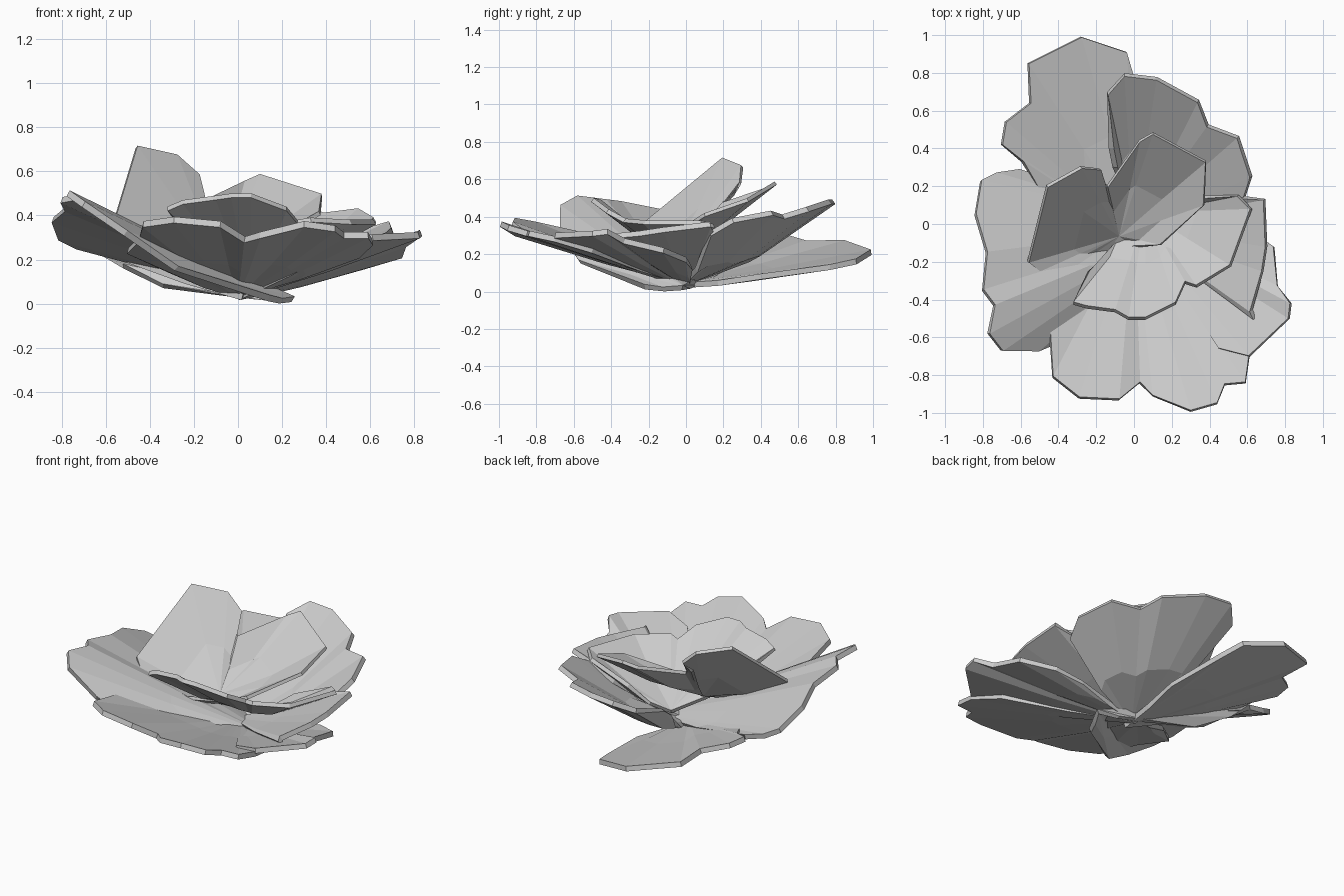
import bpy, bmesh
from mathutils import Vector


def petal(name, base, rim, sag=0.0, thick=0.03, closed=False):
    """Faceted petal: folded fan from its base to a lobed rim, given thickness."""
    bm = bmesh.new()
    b = Vector(base)
    root = bm.verts.new(b)
    edge = [bm.verts.new(p) for p in rim]
    mid = [bm.verts.new(b.lerp(Vector(p), 0.5) - Vector((0, 0, sag))) for p in rim]
    n = len(rim)
    for i in range(n if closed else n - 1):
        j = (i + 1) % n
        bm.faces.new((root, mid[i], mid[j]))
        bm.faces.new((mid[i], edge[i], edge[j], mid[j]))
    bmesh.ops.recalc_face_normals(bm, faces=bm.faces)
    me = bpy.data.meshes.new(name)
    bm.to_mesh(me)
    bm.free()
    ob = bpy.data.objects.new(name, me)
    bpy.context.collection.objects.link(ob)
    m = ob.modifiers.new("thickness", 'SOLIDIFY')
    m.thickness = thick
    m.offset = 0
    return ob


# Outer whorl
petal("back_left_petal", (0.02, -0.06, 0.03), [
    (-0.5, 0.18, 0.2), (-0.59, 0.33, 0.25), (-0.70, 0.42, 0.29), (-0.68, 0.54, 0.29),
    (-0.55, 0.64, 0.26), (-0.56, 0.85, 0.26), (-0.28, 0.99, 0.21), (-0.04, 0.91, 0.16),
    (0.0, 0.77, 0.13), (0.06, 0.4, 0.08)], 0.01)

petal("back_right_petal", (0, -0.02, 0.04), [
    (-0.10, 0.3, 0.24), (-0.12, 0.4, 0.31), (-0.14, 0.69, 0.42), (-0.05, 0.79, 0.48),
    (0.12, 0.77, 0.48), (0.34, 0.65, 0.44), (0.39, 0.52, 0.40), (0.55, 0.46, 0.42),
    (0.62, 0.25, 0.38), (0.58, 0.13, 0.31)], 0.06)

petal("left_petal", (0.25, -0.02, 0.02), [
    (0.14, -0.22, 0.025), (-0.28, -0.57, 0.16), (-0.51, -0.67, 0.32), (-0.70, -0.67, 0.45),
    (-0.77, -0.58, 0.50), (-0.74, -0.43, 0.48), (-0.80, -0.35, 0.47), (-0.78, -0.15, 0.43),
    (-0.84, 0.05, 0.38), (-0.81, 0.23, 0.30), (-0.73, 0.27, 0.26), (-0.61, 0.29, 0.23),
    (-0.52, 0.22, 0.17), (-0.34, 0.12, 0.08), (0.0, 0.04, 0.03)], 0.01)

petal("front_petal", (0.0, 0.03, 0.04), [
    (-0.30, -0.1, 0.15), (-0.50, -0.29, 0.24), (-0.45, -0.5, 0.29), (-0.43, -0.81, 0.36),
    (-0.29, -0.92, 0.38), (-0.08, -0.93, 0.36), (0.03, -0.84, 0.29), (0.10, -0.91, 0.31),
    (0.30, -0.99, 0.36), (0.44, -0.95, 0.34), (0.48, -0.85, 0.31), (0.59, -0.84, 0.31),
    (0.61, -0.70, 0.28), (0.55, -0.5, 0.22)], 0.01)

petal("front_right_petal", (0.0, 0.02, 0.03), [
    (0.45, -0.66, 0.26), (0.61, -0.70, 0.30), (0.82, -0.5, 0.31), (0.83, -0.42, 0.32),
    (0.76, -0.33, 0.27), (0.74, -0.12, 0.22), (0.57, 0.0, 0.17), (0.40, 0.03, 0.13)], 0.01)

petal("right_petal", (-0.03, 0.0, 0.05), [
    (0.64, -0.5, 0.28), (0.62, -0.46, 0.29), (0.68, -0.25, 0.31), (0.70, -0.12, 0.33),
    (0.69, 0.13, 0.36), (0.58, 0.14, 0.33), (0.4, 0.14, 0.25)], 0.01)

# Inner whorl
petal("inner_front_petal", (0.06, 0.06, 0.12), [
    (-0.24, -0.25, 0.33), (-0.32, -0.42, 0.43), (-0.25, -0.44, 0.46), (-0.10, -0.46, 0.48),
    (-0.03, -0.5, 0.49), (0.06, -0.5, 0.49), (0.22, -0.42, 0.43), (0.27, -0.31, 0.37),
    (0.33, -0.33, 0.38), (0.51, -0.22, 0.37), (0.62, 0.08, 0.37), (0.55, 0.15, 0.35),
    (0.3, 0.14, 0.25)], 0.03, 0.025)

petal("inner_back_petal", (-0.08, -0.06, 0.22), [
    (-0.32, -0.23, 0.27), (-0.42, -0.25, 0.31), (-0.50, -0.25, 0.34), (-0.56, -0.2, 0.38),
    (-0.46, 0.2, 0.71), (-0.28, 0.3, 0.67), (-0.18, 0.29, 0.58), (-0.22, 0.25, 0.52),
    (-0.14, 0.2, 0.47), (0.03, 0.44, 0.55), (0.10, 0.48, 0.58), (0.38, 0.33, 0.49),
    (0.37, 0.1, 0.41), (0.14, -0.11, 0.28), (0.0, -0.12, 0.23), (-0.2, -0.22, 0.23)],
    0.03, 0.02, True)
